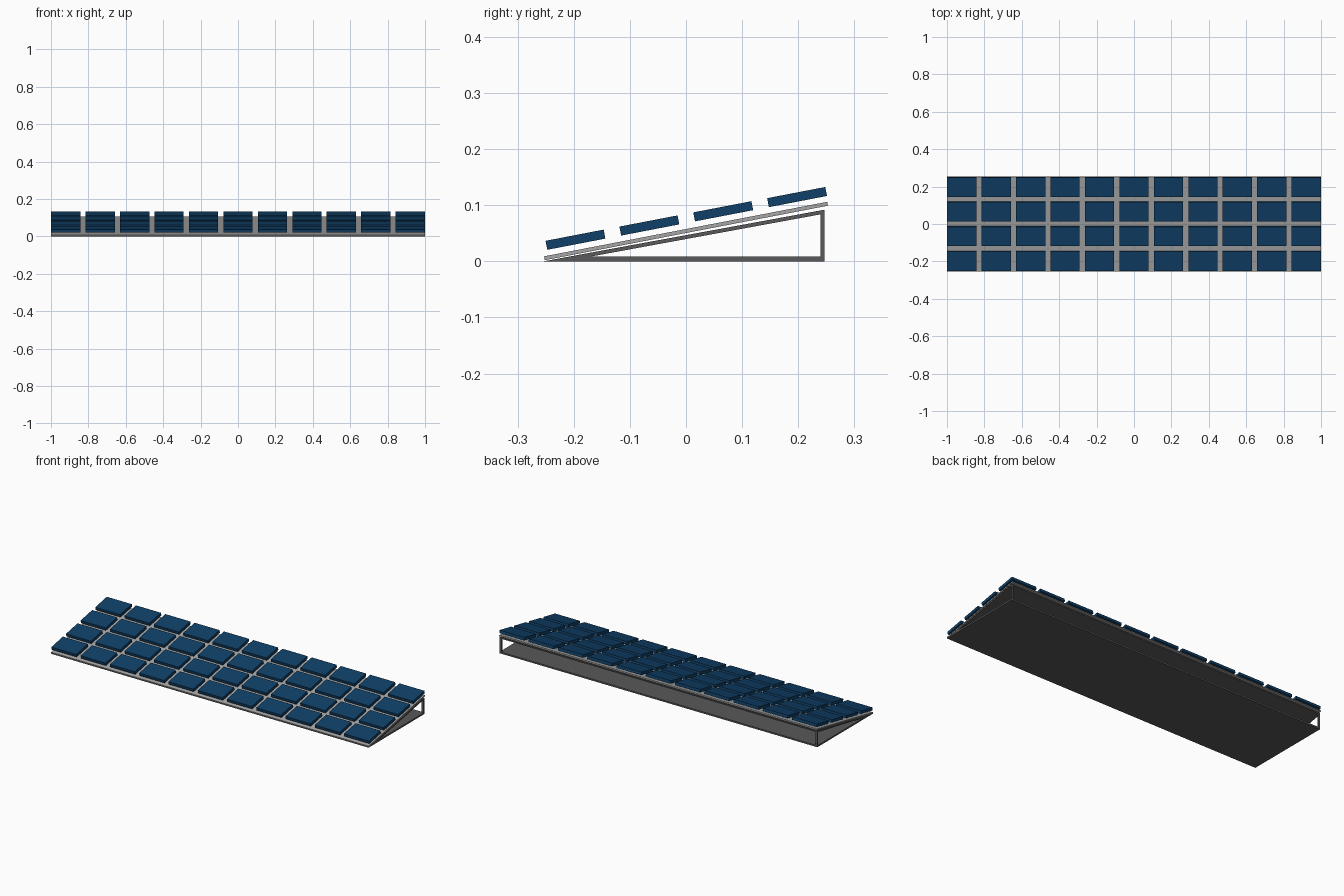
import bpy, bmesh
from math import atan
from mathutils import Matrix, Vector

if "Cube" in bpy.data.objects:
    bpy.data.objects.remove(bpy.data.objects["Cube"])

TILT = atan(0.1925)


def material(name, rgb):
    m = bpy.data.materials.new(name)
    m.diffuse_color = (*rgb, 1)
    m.use_nodes = True
    m.node_tree.nodes["Principled BSDF"].inputs["Base Color"].default_value = m.diffuse_color
    return m


dark = material("dark_grey", (0.1, 0.1, 0.1))
light = material("light_grey", (0.38, 0.38, 0.38))
blue = material("deep_blue", (0.005, 0.05, 0.135))


def finish(name, bm, mat):
    bmesh.ops.recalc_face_normals(bm, faces=bm.faces)
    me = bpy.data.meshes.new(name)
    bm.to_mesh(me)
    bm.free()
    me.materials.append(mat)
    ob = bpy.data.objects.new(name, me)
    bpy.context.collection.objects.link(ob)
    return ob


def box(name, loc, size, mat, tilt=0.0):
    bm = bmesh.new()
    bmesh.ops.create_cube(bm, size=1, matrix=Matrix.Diagonal((*size, 1)))
    ob = finish(name, bm, mat)
    ob.location = loc
    ob.rotation_euler.x = tilt
    return ob


# Wedge frame: base sheet and sloping sheet, open at the back and both ends
profile = [(-0.254, 0), (0.247, 0), (0.247, 0.009), (-0.167, 0.009),
           (0.247, 0.085), (0.247, 0.092)]
bm = bmesh.new()
face = bm.faces.new([bm.verts.new((-1, y, z)) for y, z in profile])
ext = bmesh.ops.extrude_face_region(bm, geom=[face])
bmesh.ops.translate(bm, vec=Vector((2, 0, 0)),
                    verts=[v for v in ext["geom"] if isinstance(v, bmesh.types.BMVert)])
finish("wedge_frame", bm, dark)

# Rear posts holding up the slope at each end
for side, label in ((-1, "left"), (1, "right")):
    box(f"rear_post_{label}", (side * 0.994, 0.2435, 0.047),
        (0.012, 0.007, 0.078), dark)

# Thin backing plate lying along the slope
box("backing_plate", (0, 0, 0.054), (2, 0.514, 0.007), light, TILT)

# Grid of solar panels floating just above the plate
COLS, ROWS, WIDTH = 11, 4, 0.157
for r in range(ROWS):
    t = r / (ROWS - 1)
    y, z = -0.197 + 0.395 * t, 0.0385 + 0.076 * t
    for c in range(COLS):
        x = -1 + WIDTH / 2 + c * (2 - WIDTH) / (COLS - 1)
        box(f"solar_panel_{r + 1}_{c + 1}", (x, y, z),
            (WIDTH, 0.1055, 0.0163), blue, TILT)
